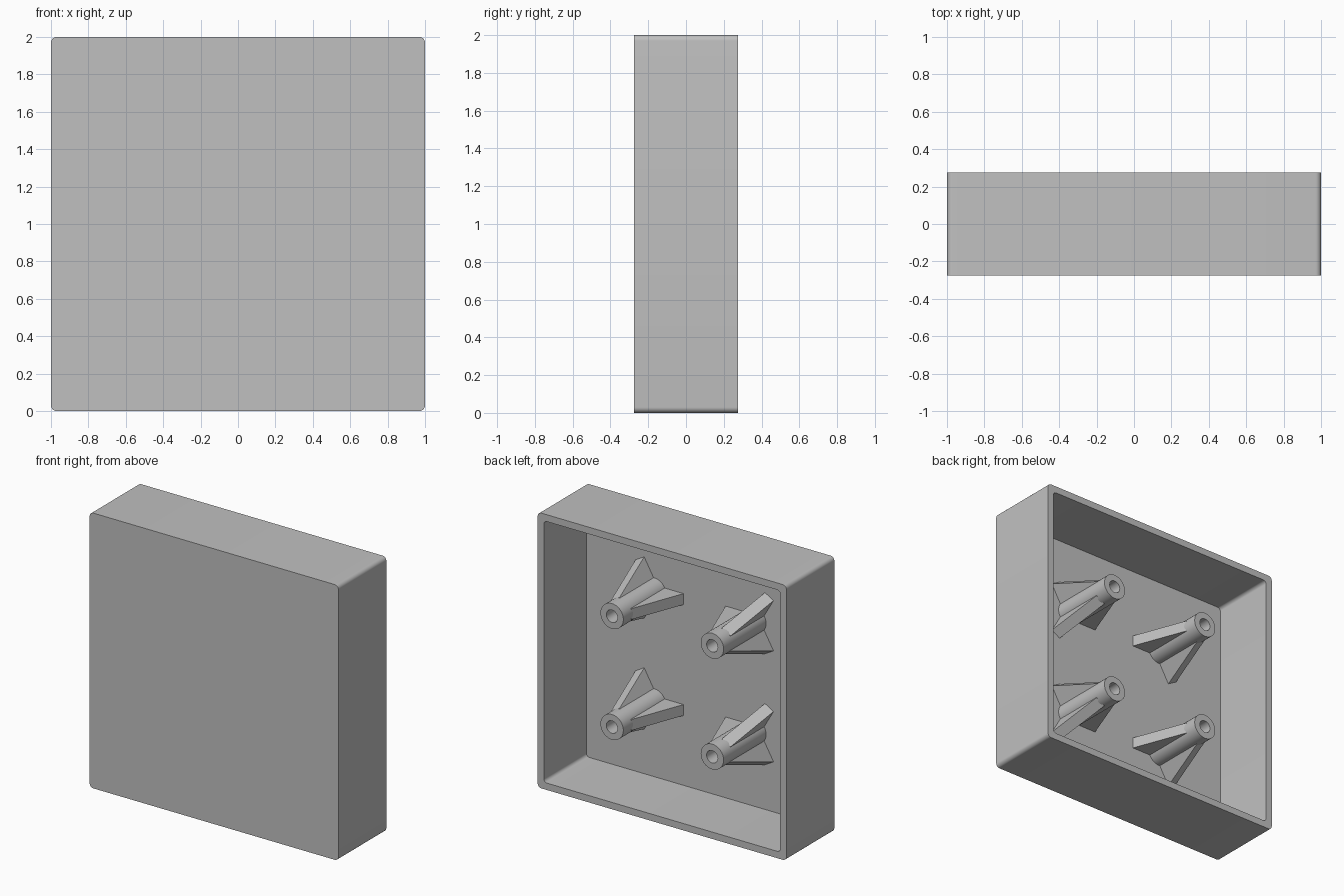
import bpy
import bmesh
from math import sin, cos, pi, radians
from mathutils import Vector

if "Cube" in bpy.data.objects:
    bpy.data.objects.remove(bpy.data.objects["Cube"], do_unlink=True)

BACK, FRONT, FLOOR = 0.275, -0.275, -0.213   # y of rim, outer face, inner floor
WALL = 0.05
SPACING = 0.403                              # post offset from the centre
POST_R, HOLE_R = 0.092, 0.045
RIB_REACH, RIB_T = 0.234, 0.08

grey = bpy.data.materials.new("plain grey")
grey.use_nodes = True
colour = (0.53, 0.53, 0.53, 1)
grey.diffuse_color = colour
grey.node_tree.nodes["Principled BSDF"].inputs["Base Color"].default_value = colour


def finish(name, bm, smooth=True):
    bmesh.ops.recalc_face_normals(bm, faces=bm.faces[:])
    mesh = bpy.data.meshes.new(name)
    bm.to_mesh(mesh)
    bm.free()
    mesh.materials.append(grey)
    ob = bpy.data.objects.new(name, mesh)
    bpy.context.collection.objects.link(ob)
    if smooth:
        bpy.ops.object.select_all(action="DESELECT")
        ob.select_set(True)
        bpy.context.view_layer.objects.active = ob
        bpy.ops.object.shade_smooth_by_angle(angle=radians(30))
    return ob


def ring(cx, cz, half, radius, y, per_corner=8):
    """Rounded square in the xz plane; a circle when radius equals half."""
    flat = half - radius
    pts = []
    for q in range(4):
        mid = pi / 4 + q * pi / 2
        sx, sz = (1 if cos(mid) > 0 else -1), (1 if sin(mid) > 0 else -1)
        for i in range(per_corner):
            # circles skip the shared end point of each quarter
            a = q * pi / 2 + (pi / 2) * i / (per_corner - (1 if flat > 0 else 0))
            pts.append(Vector((cx + sx * flat + radius * cos(a), y,
                               cz + sz * flat + radius * sin(a))))
    return pts


def loft(name, rings):
    """Join successive rings with quads and cap both ends."""
    bm = bmesh.new()
    loops = [[bm.verts.new(p) for p in r] for r in rings]
    n = len(loops[0])
    for a, b in zip(loops, loops[1:]):
        for i in range(n):
            j = (i + 1) % n
            bm.faces.new((a[i], a[j], b[j], b[i]))
    bm.faces.new(loops[0])
    bm.faces.new(loops[-1])
    return finish(name, bm)


def rib(name, cx, cz, angle):
    """Triangular gusset from the floor to the side of a post."""
    out = Vector((cos(angle), 0, sin(angle)))
    side = Vector((-sin(angle), 0, cos(angle))) * RIB_T / 2
    base = Vector((cx, 0, cz))
    profile = [(0.06, FLOOR), (RIB_REACH, FLOOR),
               (POST_R - 0.005, BACK - 0.1), (0.06, BACK - 0.1)]
    bm = bmesh.new()
    ends = [[bm.verts.new(base + out * r + Vector((0, y, 0)) + side * s)
             for r, y in profile] for s in (-1, 1)]
    bm.faces.new(ends[0])
    bm.faces.new(ends[1])
    for i in range(4):
        j = (i + 1) % 4
        bm.faces.new((ends[0][i], ends[0][j], ends[1][j], ends[1][i]))
    return finish(name, bm, smooth=False)


# Open-backed square housing
inner = 1 - WALL
loft("housing", [ring(0, 1, 1, 0.03, FRONT), ring(0, 1, 1, 0.03, BACK),
                 ring(0, 1, inner, 0.025, BACK), ring(0, 1, inner, 0.025, FLOOR)])

# Four hollow posts, each braced by three ribs with one facing the middle
for sx, side_name in ((1, "left"), (-1, "right")):
    for sz, level in ((1, "upper"), (-1, "lower")):
        cx, cz = sx * SPACING, 1 + sz * SPACING
        tag = f"{level}_{side_name}"
        loft(f"post_{tag}", [ring(cx, cz, r, r, y) for r, y in (
            (POST_R, FLOOR - 0.02), (POST_R, BACK), (HOLE_R, BACK), (HOLE_R, FLOOR))])
        for k in range(3):
            start = pi if sx > 0 else 0
            rib(f"rib_{tag}_{k + 1}", cx, cz, start + k * 2 * pi / 3)
